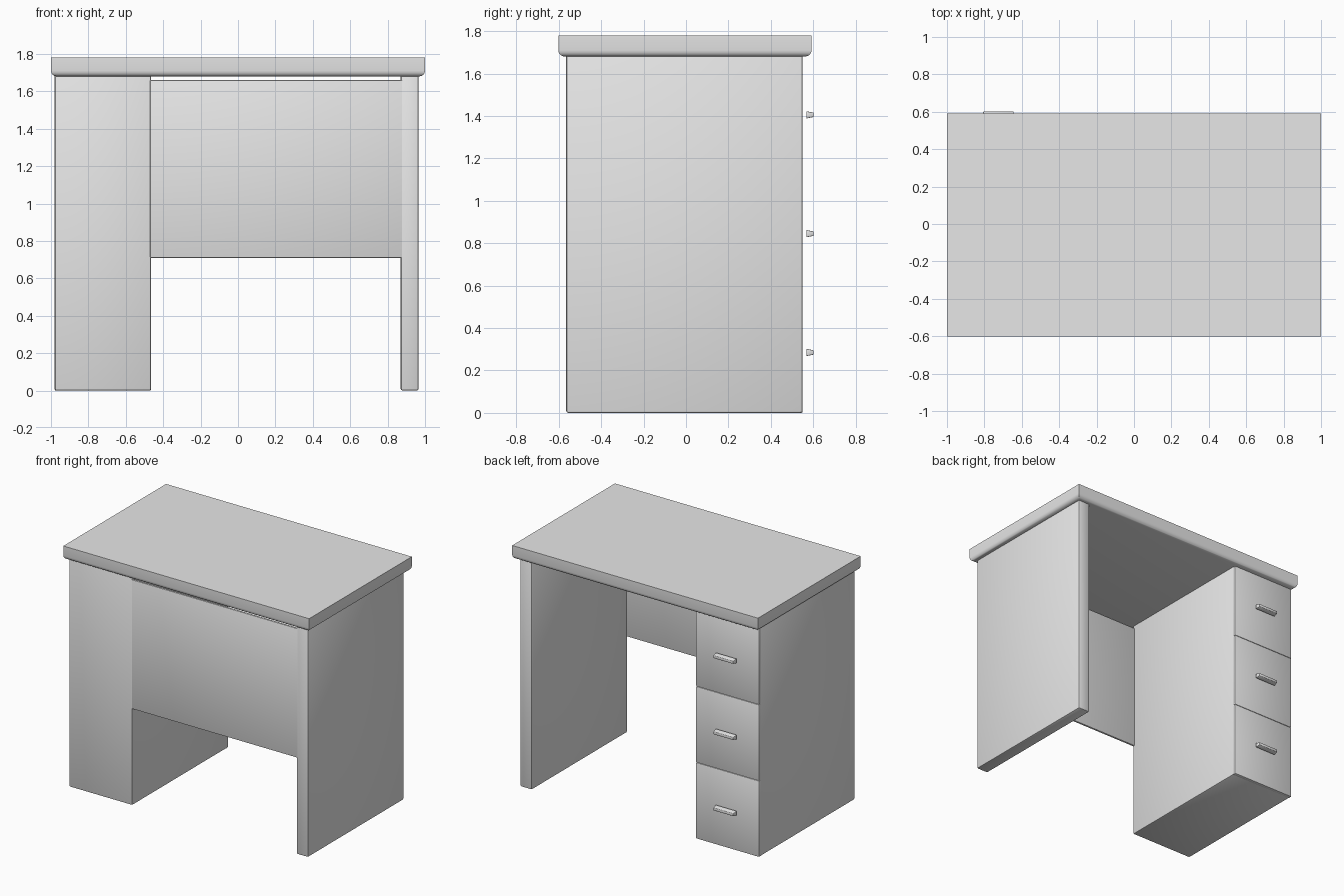
import bpy
import bmesh
from mathutils import Vector

cube = bpy.data.objects.get("Cube")
if cube:
    bpy.data.objects.remove(cube, do_unlink=True)

# Single grey finish
grey = bpy.data.materials.new("plain_grey")
grey.use_nodes = True
GREY = (0.8, 0.8, 0.8, 1)
grey.diffuse_color = GREY
grey.node_tree.nodes["Principled BSDF"].inputs["Base Color"].default_value = GREY


def box(name, low, high, edge_bevel=0.0, segments=2, shape=None):
    """Box between two corners; shape may edit the bmesh before bevelling."""
    low, high = Vector(low), Vector(high)
    mesh = bpy.data.meshes.new(name)
    bm = bmesh.new()
    bmesh.ops.create_cube(bm, size=1)
    for v in bm.verts:
        v.co = Vector(h if c > 0 else l for c, l, h in zip(v.co, low, high))
    if shape:
        shape(bm, low, high)
    if edge_bevel:
        bmesh.ops.bevel(bm, geom=bm.edges[:], offset=edge_bevel,
                        segments=segments, profile=0.5, affect='EDGES')
    bm.to_mesh(mesh)
    bm.free()
    obj = bpy.data.objects.new(name, mesh)
    bpy.context.collection.objects.link(obj)
    mesh.materials.append(grey)
    bpy.ops.object.select_all(action='DESELECT')
    obj.select_set(True)
    bpy.context.view_layer.objects.active = obj
    bpy.ops.object.shade_smooth_by_angle(angle=0.7)
    return obj


def round_lower_edges(bm, low, high):
    """Soften only the underside rim."""
    rim = [e for e in bm.edges if all(v.co.z < low.z + 0.001 for v in e.verts)]
    bmesh.ops.bevel(bm, geom=rim, offset=0.03, segments=4,
                    profile=0.5, affect='EDGES')


def taper_outward(bm, low, high):
    """Narrow the grip towards its outer face."""
    mid = (low + high) / 2
    for v in bm.verts:
        if v.co.y > mid.y:
            v.co.z = mid.z + (v.co.z - mid.z) * 0.6
            v.co.x = mid.x + (v.co.x - mid.x) * 0.95


FRONT, BACK = -0.565, 0.55
UNDERSIDE = 1.68

# Worktop with rounded lower rim
box("worktop", (-1, -0.602, UNDERSIDE), (1, 0.592, 1.78), shape=round_lower_edges)

# Side panel and thin modesty panel
box("side_panel", (0.87, FRONT, 0), (0.965, BACK, UNDERSIDE + 0.01), 0.01)
box("modesty_panel", (-0.47, FRONT, 0.71), (0.88, FRONT + 0.016, 1.66), 0.004)

# Drawer cabinet
box("drawer_cabinet", (-0.98, FRONT, 0), (-0.465, BACK - 0.012, UNDERSIDE + 0.01), 0.01)

# Drawer fronts with floating grips
drawer_height = UNDERSIDE / 3
for i, level in enumerate(("bottom", "middle", "top")):
    z = i * drawer_height
    box(f"{level}_drawer_front", (-0.98, BACK - 0.03, z),
        (-0.465, BACK, z + drawer_height), 0.006)
    grip = z + drawer_height / 2 + 0.005
    box(f"{level}_drawer_handle", (-0.81, 0.567, grip - 0.017),
        (-0.64, 0.602, grip + 0.017), 0.003, shape=taper_outward)
